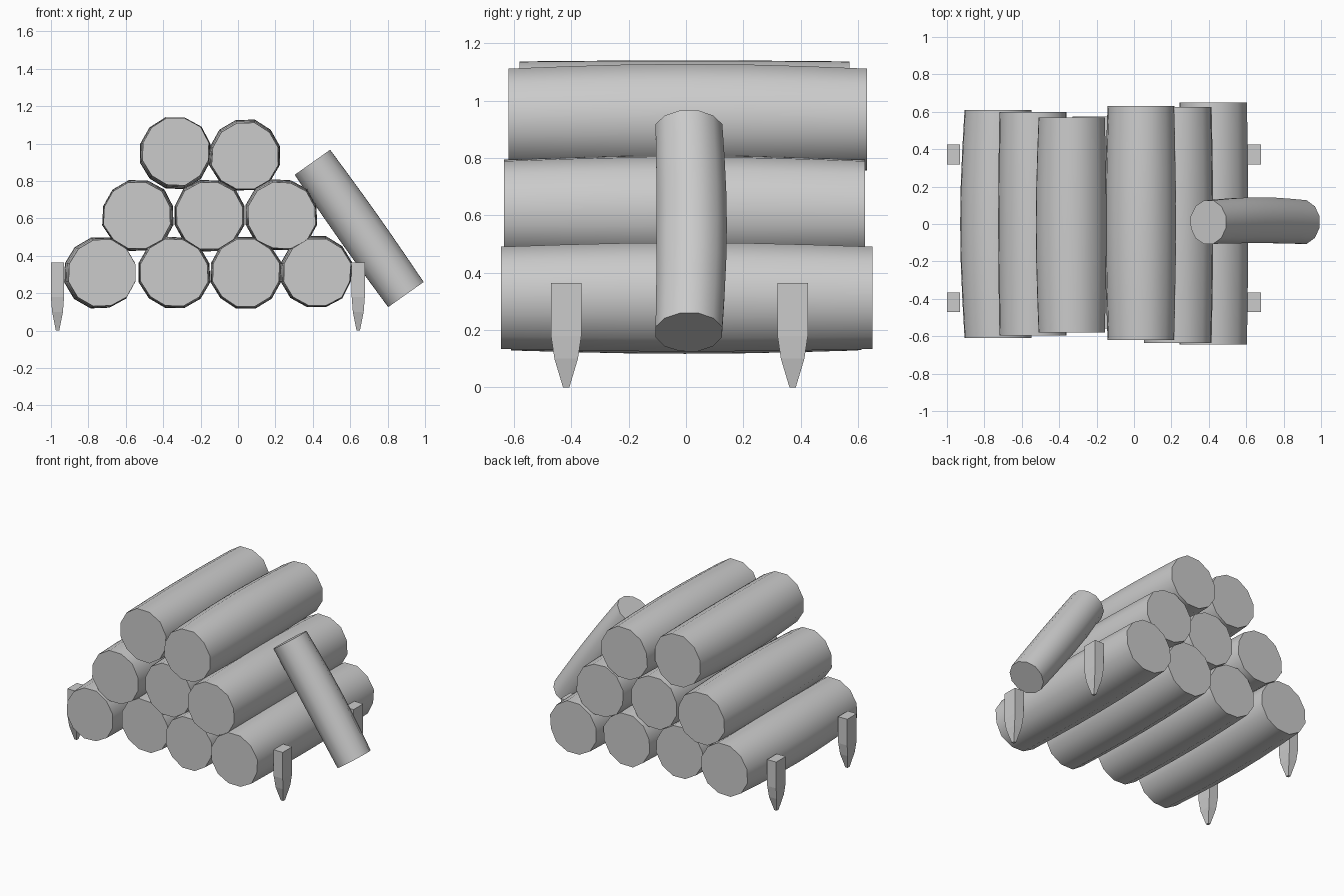
import bpy, bmesh, math, random
from mathutils import Vector

if "Cube" in bpy.data.objects:
    bpy.data.objects.remove(bpy.data.objects["Cube"])

random.seed(4)


def make_object(name, bm):
    bmesh.ops.recalc_face_normals(bm, faces=bm.faces)
    mesh = bpy.data.meshes.new(name)
    bm.to_mesh(mesh)
    bm.free()
    obj = bpy.data.objects.new(name, mesh)
    bpy.context.collection.objects.link(obj)
    return obj


def loft(bm, rings):
    """Skin a list of vertex rings; long sides smooth or flat, caps flat."""
    rows = [[bm.verts.new(p) for p in ring] for ring in rings]
    n = len(rows[0])
    sides = []
    for a, b in zip(rows, rows[1:]):
        for i in range(n):
            j = (i + 1) % n
            sides.append(bm.faces.new((a[i], a[j], b[j], b[i])))
    bm.faces.new(rows[0])
    bm.faces.new(rows[-1])
    return sides


def log(name, start, end, r_end, r_mid, bow, sides=12, jitter=0.004):
    """Slightly swollen, bowed log between two points with flat cut ends."""
    start, end, bow = Vector(start), Vector(end), Vector(bow)
    axis = (end - start).normalized()
    u = axis.cross(Vector((0, 0, 1))).normalized()
    v = u.cross(axis)
    wobble = [random.uniform(-jitter, jitter) for _ in range(sides)]
    rings = []
    for k in range(7):
        t = k / 6
        s = math.sin(math.pi * t)
        c = start.lerp(end, t) + bow * s
        r = r_end + (r_mid - r_end) * s
        ring = []
        for i in range(sides):
            a = math.tau * (i + 0.5) / sides
            ring.append(c + (u * math.cos(a) + v * math.sin(a)) * (r + wobble[i]))
        rings.append(ring)
    bm = bmesh.new()
    for f in loft(bm, rings):
        f.smooth = True
    return make_object(name, bm)


# Stacked logs: x, z, front y, back y, mid bow in x, mid bow in z
stack = [
    ("bottom_log_1", -0.725, 0.31, -0.61, 0.61, -0.012, 0.000),
    ("bottom_log_2", -0.340, 0.31, -0.55, 0.56, 0.000, 0.000),
    ("bottom_log_3", 0.042, 0.31, -0.61, 0.60, 0.000, 0.000),
    ("bottom_log_4", 0.423, 0.31, -0.645, 0.65, -0.005, 0.003),
    ("middle_log_1", -0.538, 0.615, -0.595, 0.60, 0.005, 0.000),
    ("middle_log_2", -0.153, 0.615, -0.56, 0.575, 0.000, 0.000),
    ("middle_log_3", 0.235, 0.615, -0.635, 0.625, -0.003, 0.003),
    ("top_log_1", -0.333, 0.957, -0.58, 0.57, -0.003, -0.008),
    ("top_log_2", 0.040, 0.932, -0.62, 0.632, -0.002, 0.005),
]
for name, x, z, y0, y1, bx, bz in stack:
    log(name, (x, y0, z), (x, y1, z), 0.184, 0.196, (bx, 0, bz))

# Log leaning against the right side of the stack
log("leaning_log", (0.398, 0.01, 0.90), (0.898, 0.01, 0.193),
    0.120, 0.126, (0, 0.01, 0), jitter=0.001)

# Pointed stakes: height, half width in x, half width in y
profile = [(0.365, 0.035, 0.053), (0.18, 0.035, 0.053),
           (0.10, 0.029, 0.041), (0.0, 0.009, 0.011)]
for side, x in (("left", -0.965), ("right", 0.643)):
    for place, y in (("front", -0.418), ("back", 0.372)):
        bm = bmesh.new()
        loft(bm, [[(x + sx * w, y + sy * d, z)
                   for sx, sy in ((-1, -1), (1, -1), (1, 1), (-1, 1))]
                  for z, w, d in profile])
        make_object(f"{side}_{place}_stake", bm)
